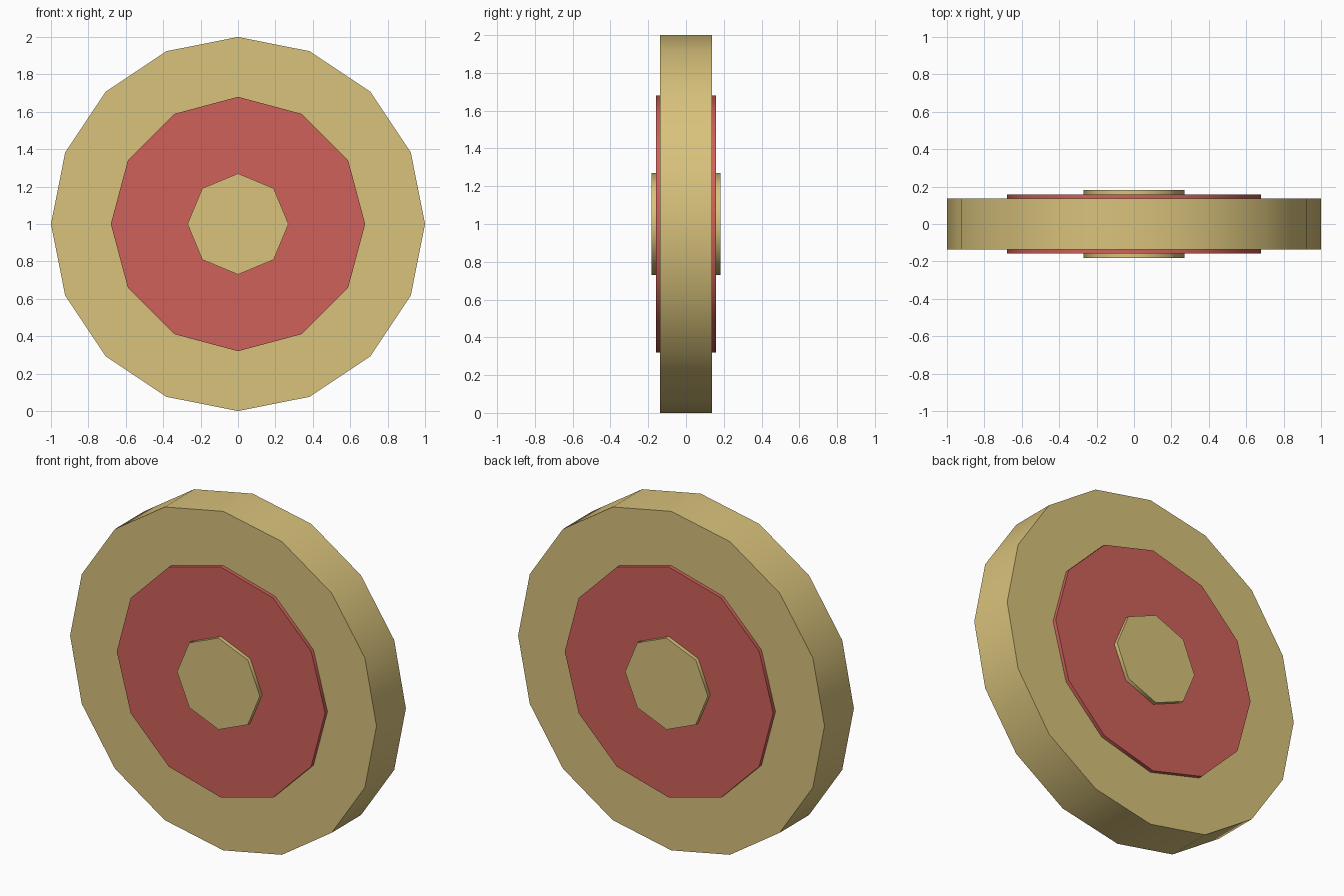
import bpy
from math import radians

old = bpy.data.objects.get("Cube")
if old:
    bpy.data.objects.remove(old, do_unlink=True)


def make_material(name, colour):
    mat = bpy.data.materials.new(name)
    mat.use_nodes = True
    mat.diffuse_color = colour
    mat.node_tree.nodes["Principled BSDF"].inputs["Base Color"].default_value = colour
    return mat


def make_disc(name, sides, radius, thickness, mat):
    """Upright disc facing the front, with a corner at the top."""
    bpy.ops.mesh.primitive_cylinder_add(
        vertices=sides, radius=radius, depth=thickness,
        location=(0, 0, 1), rotation=(radians(90), 0, 0))
    disc = bpy.context.object
    disc.name = name
    disc.data.materials.append(mat)
    bpy.ops.object.transform_apply(location=False, rotation=True, scale=False)
    # Rounded rim, crisp front and back
    bpy.ops.object.shade_smooth_by_angle(angle=radians(50))
    return disc


straw = make_material("straw", (0.69, 0.54, 0.2, 1))
red = make_material("red", (0.62, 0.12, 0.1, 1))

# Thick outer disc, then raised layers showing on both faces
make_disc("outer_disc", 16, 1.0, 0.274, straw)
make_disc("red_ring", 12, 0.68, 0.318, red)
make_disc("center_hub", 8, 0.27, 0.364, straw)
